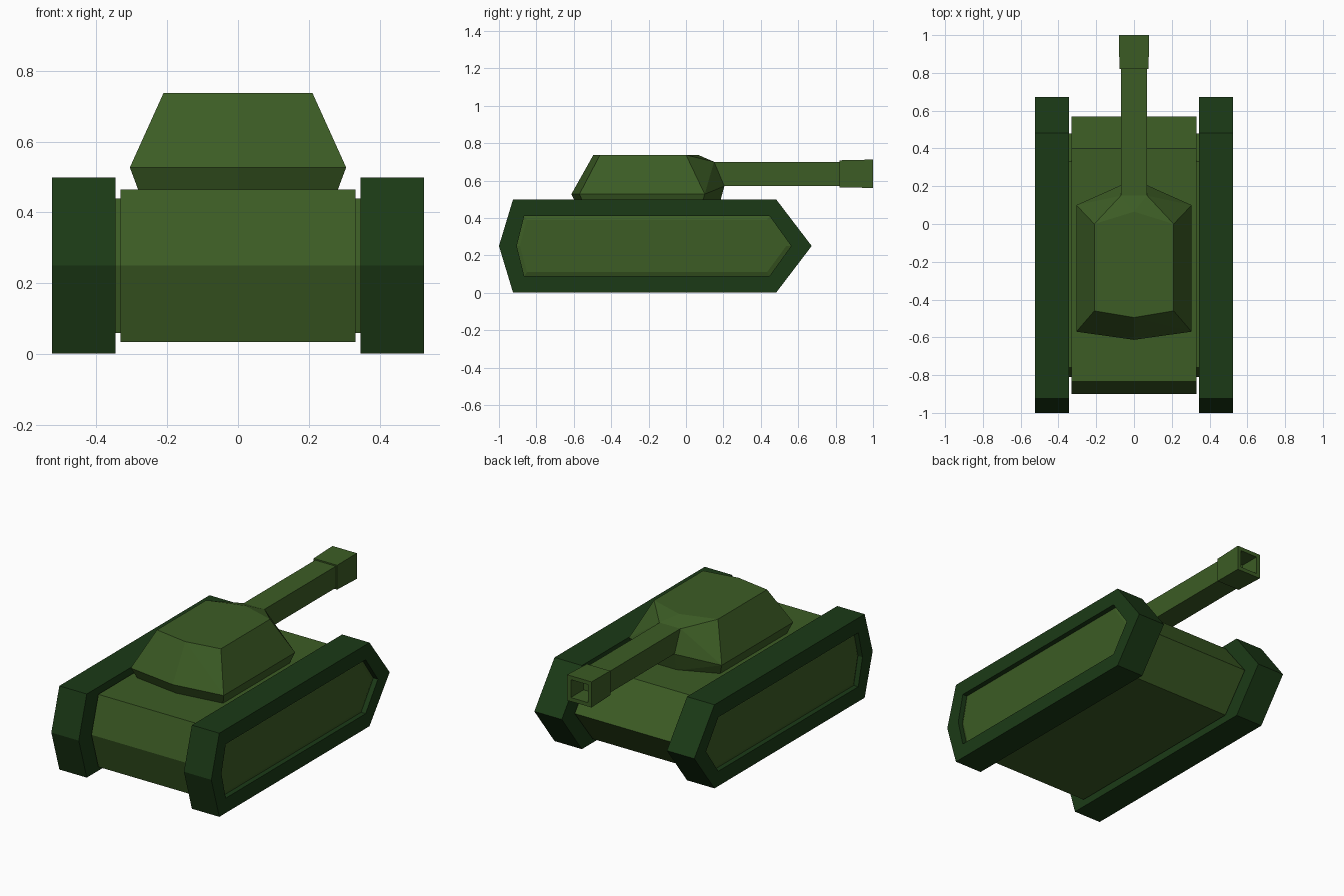
import bpy, bmesh

if "Cube" in bpy.data.objects:
    bpy.data.objects.remove(bpy.data.objects["Cube"])


def material(name, color):
    m = bpy.data.materials.new(name)
    m.diffuse_color = (*color, 1)
    m.use_nodes = True
    m.node_tree.nodes["Principled BSDF"].inputs["Base Color"].default_value = m.diffuse_color
    return m


GREEN = material("olive", (0.045, 0.107, 0.018))
DARK = material("dark_green", (0.011, 0.042, 0.008))


def finish(name, bm, mat):
    bmesh.ops.recalc_face_normals(bm, faces=bm.faces)
    me = bpy.data.meshes.new(name)
    bm.to_mesh(me)
    bm.free()
    me.materials.append(mat)
    ob = bpy.data.objects.new(name, me)
    bpy.context.collection.objects.link(ob)
    return ob


def loft(name, rings, mat, mirror=False):
    """Skin a sequence of equal-sized point rings and cap both ends."""
    bm = bmesh.new()
    loops = [[bm.verts.new(p) for p in r] for r in rings]
    n = len(loops[0])
    for a, b in zip(loops, loops[1:]):
        for i in range(n):
            j = (i + 1) % n
            bm.faces.new((a[i], a[j], b[j], b[i]))
    bm.faces.new(loops[0])
    bm.faces.new(loops[-1])
    ob = finish(name, bm, mat)
    if mirror:
        ob.modifiers.new("mirror", 'MIRROR').use_axis[0] = True
    return ob


def side(x, tail, back, front, nose, h):
    """Six-sided side profile, symmetric about z = 0.25, placed at x."""
    yz = [(tail, 0), (back, h), (front, h), (nose, 0), (front, -h), (back, -h)]
    return [(x, y, 0.25 + z) for y, z in yz]


def square(y, r, h, z=0.636):
    return [(-r, y, z - h), (r, y, z - h), (r, y, z + h), (-r, y, z + h)]


# Hull
hull = (-0.90, -0.835, 0.40, 0.57, 0.215)
loft("hull", [side(-0.332, *hull), side(0.332, *hull)], GREEN)

# Tracks with a recessed outer face
belt = (-1.0, -0.925, 0.483, 0.672, 0.248)
rim = (-0.905, -0.865, 0.447, 0.562, 0.16)
loft("tracks", [side(0.345, *belt), side(0.525, *belt),
                side(0.525, *rim), side(0.49, *rim)], DARK, True)

# Side panels sitting in the recesses
panel = (-0.888, -0.85, 0.433, 0.536, 0.14)
loft("side_panels", [side(0.485, *rim), side(0.495, *rim),
                     side(0.503, *panel)], GREEN, True)

# Blocks joining the tracks to the hull
mount = (-0.81, -0.76, 0.33, 0.48, 0.19)
loft("track_mounts", [side(0.32, *mount), side(0.36, *mount)], GREEN, True)

# Turret as the convex skin of its corner points
half = [(0.21, -0.46, 0.737), (0.21, 0, 0.737), (0.07, 0.15, 0.70),
        (0.305, -0.57, 0.527), (0.305, 0.10, 0.527), (0.07, 0.205, 0.57),
        (0.28, -0.54, 0.46), (0.28, 0.08, 0.46), (0.06, 0.175, 0.46)]
centre = [(0, -0.495, 0.737), (0, 0.065, 0.737), (0, -0.613, 0.527), (0, -0.58, 0.46)]
bm = bmesh.new()
for p in centre + half + [(-x, y, z) for x, y, z in half]:
    bm.verts.new(p)
bmesh.ops.convex_hull(bm, input=bm.verts)
bmesh.ops.dissolve_limit(bm, angle_limit=0.02, verts=bm.verts, edges=bm.edges)
finish("turret", bm, GREEN)

# Barrel, muzzle block and square bore
loft("gun_barrel", [square(0.10, 0.068, 0.064), square(0.83, 0.068, 0.064)], GREEN)
loft("muzzle", [square(0.82, 0.077, 0.072), square(1.0, 0.08, 0.076),
                square(1.0, 0.056, 0.053), square(0.88, 0.056, 0.053)], GREEN)
